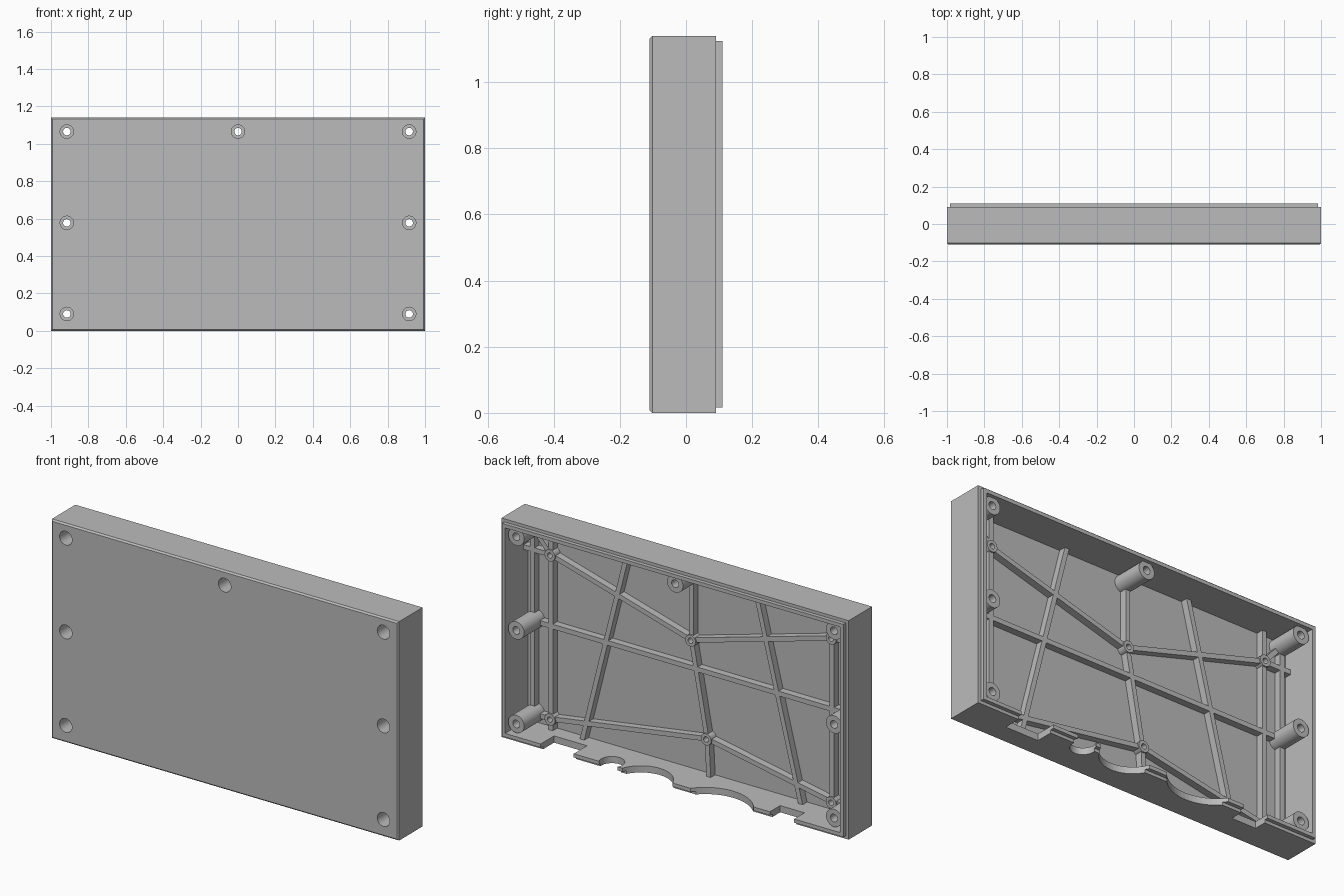
import bpy, bmesh, math
from mathutils import Vector, Matrix

cube = bpy.data.objects.get("Cube")
if cube:
    bpy.data.objects.remove(cube)

grey = bpy.data.materials.new("light_grey")
grey.use_nodes = True
GREY = (0.5, 0.5, 0.5, 1)
grey.diffuse_color = GREY
grey.node_tree.nodes["Principled BSDF"].inputs["Base Color"].default_value = GREY

HEIGHT, WALL = 1.14, 0.035
FLOOR, RIM = -0.08, 0.09
RIB_TOP, NODE_TOP = -0.043, -0.036
RIB_W = 0.025


def finish(name, bm, smooth=False):
    bmesh.ops.recalc_face_normals(bm, faces=bm.faces)
    mesh = bpy.data.meshes.new(name)
    bm.to_mesh(mesh)
    bm.free()
    mesh.materials.append(grey)
    obj = bpy.data.objects.new(name, mesh)
    bpy.context.collection.objects.link(obj)
    if smooth:
        bpy.ops.object.select_all(action='DESELECT')
        obj.select_set(True)
        bpy.context.view_layer.objects.active = obj
        bpy.ops.object.shade_smooth_by_angle(angle=math.radians(35))
    return obj


def add_box(bm, low, high):
    low, high = Vector(low), Vector(high)
    m = Matrix.Translation((low + high) / 2) @ Matrix.Diagonal((*(high - low), 1))
    bmesh.ops.create_cube(bm, size=1, matrix=m)


def add_cylinder(bm, centre, radius, length, axis, segments=32):
    turn = Matrix.Rotation(math.pi / 2, 4, 'X') if axis == 'Y' else Matrix()
    bmesh.ops.create_cone(bm, cap_ends=True, segments=segments, radius1=radius,
                          radius2=radius, depth=length,
                          matrix=Matrix.Translation(centre) @ turn)


def lathe(name, x, z, profile, segments=32):
    """Closed (radius, y) profile turned about an axis along y."""
    bm = bmesh.new()
    rings = []
    for i in range(segments):
        a = 2 * math.pi * i / segments
        rings.append([bm.verts.new((x + r * math.cos(a), y, z + r * math.sin(a)))
                      for r, y in profile])
    n = len(profile)
    for i in range(segments):
        p, q = rings[i], rings[(i + 1) % segments]
        for j in range(n):
            k = (j + 1) % n
            bm.faces.new((p[j], p[k], q[k], q[j]))
    return finish(name, bm, True)


# Shell: stacked rectangles give the chamfer, walls, stepped lip and cavity
bm = bmesh.new()
loops = []
for inset, y in [(0.008, -0.11), (0, -0.102), (0, RIM), (0.016, RIM),
                 (0.016, 0.11), (WALL, 0.11), (WALL, FLOOR)]:
    w, lo, hi = 1 - inset, inset, HEIGHT - inset
    loops.append([bm.verts.new(c) for c in
                  ((-w, y, lo), (w, y, lo), (w, y, hi), (-w, y, hi))])
for p, q in zip(loops, loops[1:]):
    for i in range(4):
        j = (i + 1) % 4
        bm.faces.new((p[i], p[j], q[j], q[i]))
bm.faces.new(loops[0])
bm.faces.new(loops[-1])
shell = finish("case_shell", bm)

# Positions of the screw bosses and the small rib nodes
SIDE, LOW, MID, HIGH = 0.915, 0.09, 0.577, 1.065
bosses = [(s * SIDE, z) for s in (-1, 1) for z in (LOW, MID, HIGH)] + [(0, HIGH)]
NX = 0.81
top_l, top_r = (NX, 0.947), (-NX, 0.947)
bot_l, bot_r = (NX, 0.093), (-NX, 0.093)
upper, lower = (0, 0.72), (-0.09, 0.23)
nodes = [top_l, top_r, bot_l, bot_r, upper, lower]

# Cutters: screw recesses and the notches along the bottom wall
bm = bmesh.new()
for x, z in bosses:
    add_cylinder(bm, (x, -0.095, z), 0.036, 0.08, 'Y')
for x0, x1, depth in [(0.57, 0.76, 0.09), (-0.70, -0.56, 0.065)]:
    add_box(bm, (x0, RIM - depth, -0.05), (x1, 0.15, 0.06))
for x, half, depth in [(0.37, 0.06, 0.07), (0.145, 0.135, 0.08), (-0.285, 0.165, 0.07)]:
    r = (half ** 2 + depth ** 2) / (2 * depth)
    add_cylinder(bm, (x, RIM - depth + r, 0), r, 0.12, 'Z', 64)
cutter = finish("cutter", bm)
cutter.hide_render = True
cut = shell.modifiers.new("openings", 'BOOLEAN')
cut.operation, cut.solver, cut.object = 'DIFFERENCE', 'EXACT', cutter
bpy.context.view_layer.objects.active = shell
shell.select_set(True)
bpy.ops.object.modifier_apply(modifier=cut.name)
bpy.data.objects.remove(cutter)

# Screw bosses with a through hole and a wide recess at the front
for i, (x, z) in enumerate(bosses):
    lathe(f"screw_boss_{i + 1}", x, z,
          [(0.046, FLOOR - 0.01), (0.046, RIM), (0.02, RIM), (0.02, -0.02),
           (0.036, -0.02), (0.036, FLOOR - 0.01)])

# Small hollow nodes where ribs meet
for i, (x, z) in enumerate(nodes):
    lathe(f"rib_node_{i + 1}", x, z,
          [(0.03, FLOOR - 0.01), (0.03, NODE_TOP), (0.014, NODE_TOP), (0.014, FLOOR - 0.01)])


def trim(point):
    if point in bosses:
        return 0.04
    return 0.022 if point in nodes else 0


def add_rib(bm, p, q):
    """Upright strip on the floor from p to q, stopping at bosses and nodes."""
    a, b = Vector((p[0], 0, p[1])), Vector((q[0], 0, q[1]))
    d = (b - a).normalized()
    a, b = a + d * trim(p), b - d * trim(q)
    mid = (a + b) / 2
    y0 = FLOOR - 0.01
    mid.y = (y0 + RIB_TOP) / 2
    m = (Matrix.Translation(mid) @ Matrix.Rotation(-math.atan2(d.z, d.x), 4, 'Y')
         @ Matrix.Diagonal(((b - a).length, RIB_TOP - y0, RIB_W, 1)))
    bmesh.ops.create_cube(bm, size=1, matrix=m)


# Rib network
FOOT, HEAD, EDGE = 0.03, HEIGHT - 0.03, 0.97
ribs = [(top_l, upper), (upper, top_r), (bot_l, lower), (lower, bot_r),
        ((0, HIGH), upper), (upper, lower), (lower, (-0.1, FOOT)),
        ((SIDE, MID), (-SIDE, MID))]
for s, top, bot in ((1, top_l, bot_l), (-1, top_r, bot_r)):
    x = s * SIDE
    ribs += [((x, LOW), (x, MID)), ((x, MID), (x, HIGH)),
             ((top[0], HEAD), top), (top, bot), (bot, (bot[0], FOOT)),
             (top, (s * EDGE, top[1])), (top, (x, HIGH)), (bot, (x, LOW)),
             ((s * 0.36, HEAD), (s * 0.63, FOOT))]
bm = bmesh.new()
for p, q in ribs:
    add_rib(bm, p, q)
finish("stiffening_ribs", bm)
